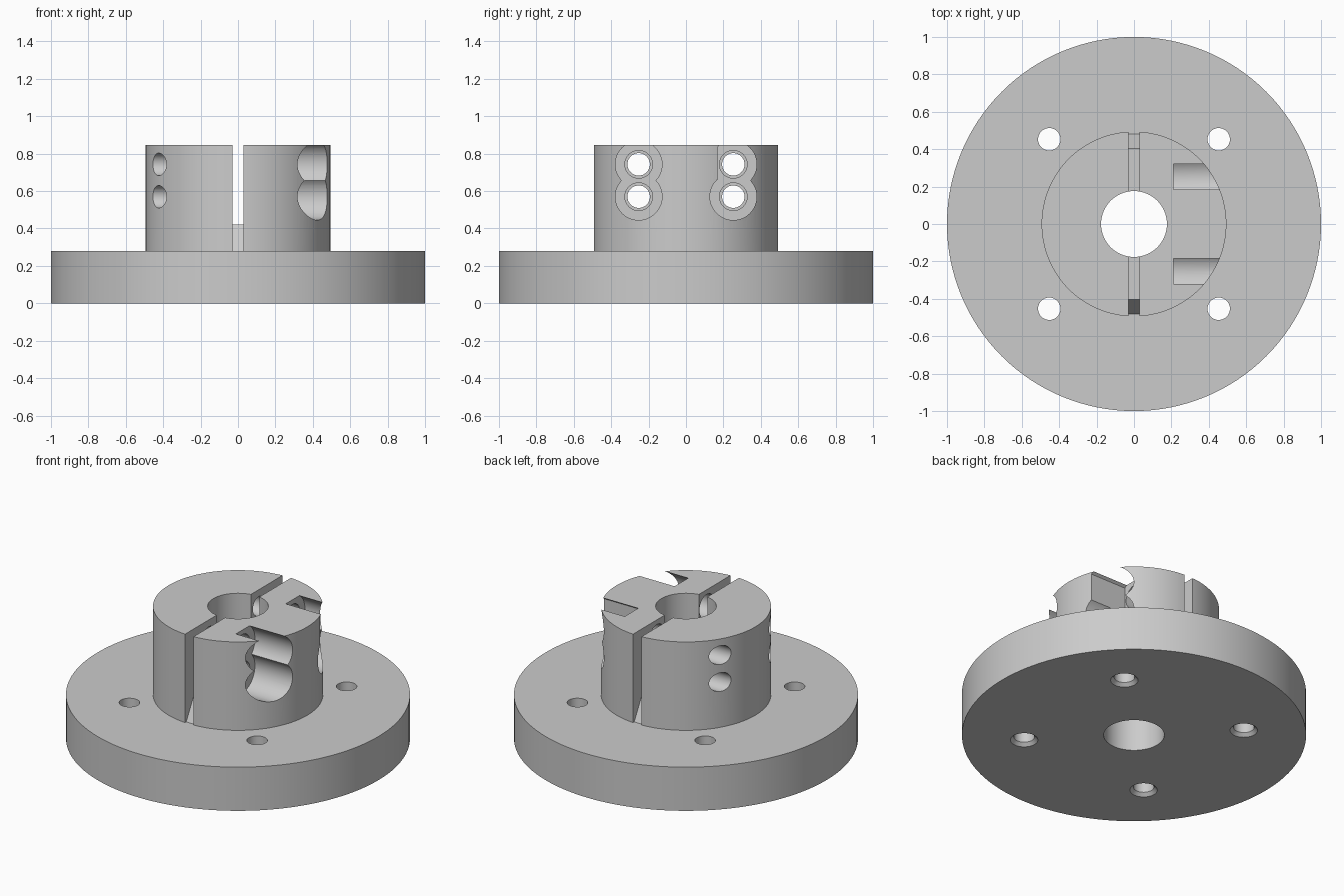
import bpy, bmesh, math
from mathutils import Matrix

if "Cube" in bpy.data.objects:
    bpy.data.objects.remove(bpy.data.objects["Cube"])

DISC_R, DISC_H = 1.0, 0.28
HUB_R, TOP, BORE_R = 0.494, 0.847, 0.176
SEG = 128

grey = bpy.data.materials.new("plain_grey")
grey.diffuse_color = (0.6, 0.6, 0.6, 1)
grey.use_nodes = True
grey.node_tree.nodes["Principled BSDF"].inputs["Base Color"].default_value = grey.diffuse_color


def make_object(name, bm):
    bmesh.ops.recalc_face_normals(bm, faces=bm.faces)
    mesh = bpy.data.meshes.new(name)
    bm.to_mesh(mesh)
    bm.free()
    obj = bpy.data.objects.new(name, mesh)
    bpy.context.collection.objects.link(obj)
    return obj


def lathe(name, profile):
    """Closed ring profile of (radius, z) turned about the z axis."""
    bm = bmesh.new()
    rings = []
    for i in range(SEG):
        a = 2 * math.pi * i / SEG
        rings.append([bm.verts.new((r * math.cos(a), r * math.sin(a), z)) for r, z in profile])
    n = len(profile)
    for i in range(SEG):
        p, q = rings[i], rings[(i + 1) % SEG]
        for j in range(n):
            k = (j + 1) % n
            bm.faces.new((p[j], q[j], q[k], p[k]))
    return make_object(name, bm)


def cylinder(r1, r2, depth, matrix, min_y=None):
    bm = bmesh.new()
    bmesh.ops.create_cone(bm, cap_ends=True, segments=48, radius1=r1, radius2=r2,
                          depth=depth, matrix=matrix)
    if min_y is not None:  # flatten one side of the recess
        cut = bmesh.ops.bisect_plane(bm, geom=bm.verts[:] + bm.edges[:] + bm.faces[:],
                                     plane_co=(0, min_y, 0), plane_no=(0, -1, 0), clear_outer=True)
        edges = [e for e in cut["geom_cut"] if isinstance(e, bmesh.types.BMEdge)]
        bmesh.ops.holes_fill(bm, edges=edges)
    return make_object("cutter", bm)


def along_x(x0, x1, r, y, z, min_y=None):
    m = Matrix.Translation(((x0 + x1) / 2, y, z)) @ Matrix.Rotation(math.pi / 2, 4, "Y")
    return cylinder(r, r, x1 - x0, m, min_y)


def slot_cutter():
    """Slot whose floor slopes down to the disc at both ends."""
    pts = [(-0.6, DISC_H), (-0.482, DISC_H), (-0.405, 0.42), (0.405, 0.42),
           (0.482, DISC_H), (0.6, DISC_H), (0.6, 1.0), (-0.6, 1.0)]
    bm = bmesh.new()
    face = bm.faces.new([bm.verts.new((-0.03, y, z)) for y, z in pts])
    ext = bmesh.ops.extrude_face_region(bm, geom=[face])
    moved = [v for v in ext["geom"] if isinstance(v, bmesh.types.BMVert)]
    bmesh.ops.translate(bm, verts=moved, vec=(0.06, 0, 0))
    return make_object("cutter", bm)


def carve(obj, cutter):
    mod = obj.modifiers.new("carve", "BOOLEAN")
    mod.operation, mod.solver, mod.object = "DIFFERENCE", "EXACT", cutter
    graph = bpy.context.evaluated_depsgraph_get()
    mesh = bpy.data.meshes.new_from_object(obj.evaluated_get(graph))
    obj.modifiers.clear()
    obj.data = mesh
    bpy.data.objects.remove(cutter)


# Disc and hub with centre bore
body = lathe("flanged_hub", [(BORE_R, 0), (DISC_R, 0), (DISC_R, DISC_H),
                             (HUB_R, DISC_H), (HUB_R, TOP), (BORE_R, TOP)])

# Clamping slot
carve(body, slot_cutter())

# Clamp screw holes: narrow on the left, wider on the right, with head recesses
for y in (-0.253, 0.253):
    for z in (0.57, 0.743):
        flat = 0.168 if y > 0 and z > 0.6 else None
        carve(body, along_x(-0.7, 0.01, 0.06, y, z))
        carve(body, along_x(0.0, 0.3, 0.074, y, z))
        carve(body, along_x(0.21, 0.7, 0.125, y, z, flat))

# Mounting holes in the disc, countersunk underneath
for x in (-0.453, 0.453):
    for y in (-0.453, 0.453):
        carve(body, cylinder(0.06, 0.06, 0.6, Matrix.Translation((x, y, 0.15))))
        carve(body, cylinder(0.1, 0.06, 0.04, Matrix.Translation((x, y, 0.0))))

body.data.materials.clear()
body.data.materials.append(grey)
bpy.context.view_layer.objects.active = body
body.select_set(True)
bpy.ops.object.shade_smooth_by_angle(angle=math.radians(30))
